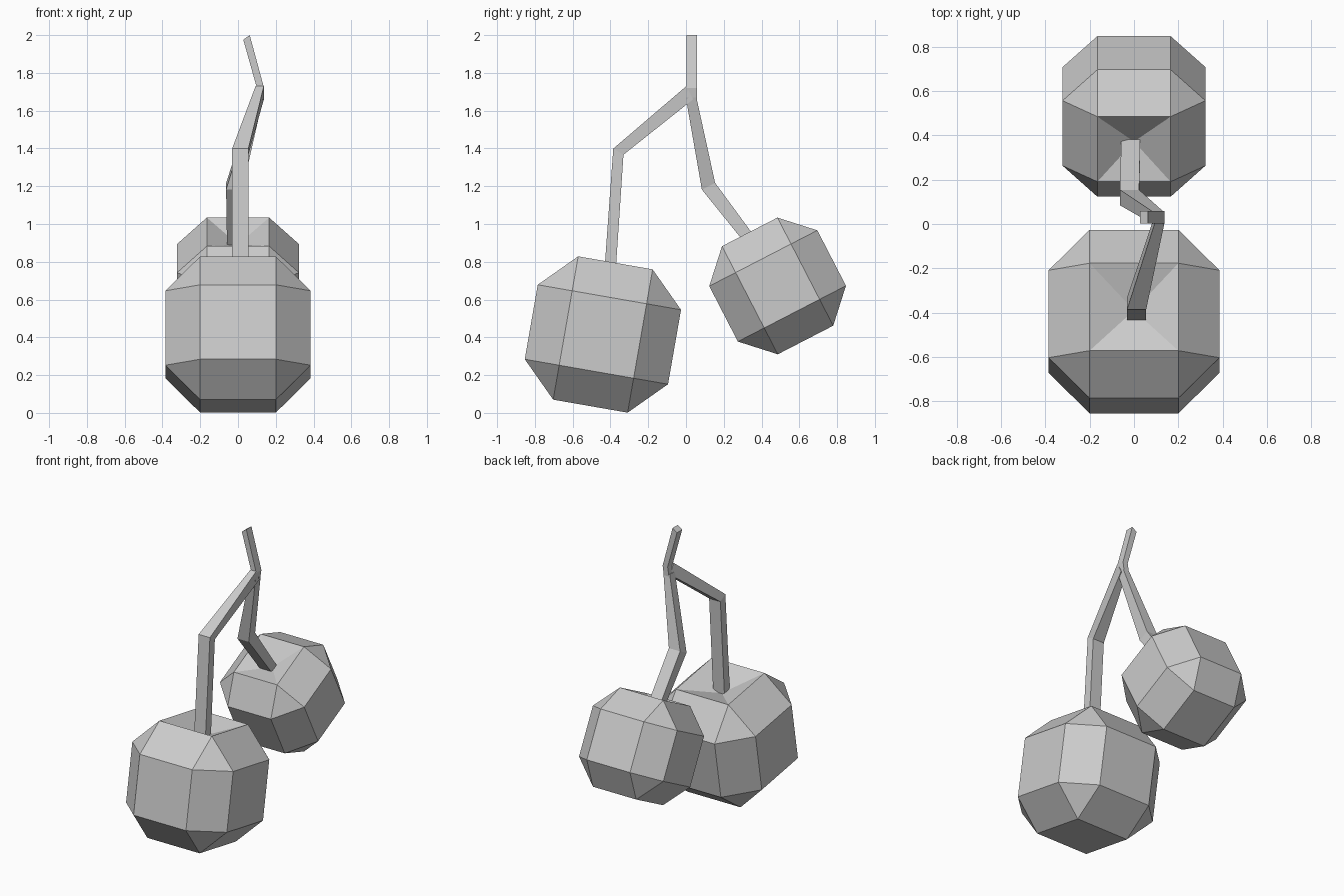
import bpy, bmesh, math
from mathutils import Vector, Matrix

if "Cube" in bpy.data.objects:
    bpy.data.objects.remove(bpy.data.objects["Cube"])


def finish(bm, name):
    bmesh.ops.recalc_face_normals(bm, faces=bm.faces)
    me = bpy.data.meshes.new(name)
    bm.to_mesh(me)
    bm.free()
    ob = bpy.data.objects.new(name, me)
    bpy.context.collection.objects.link(ob)
    return ob


def fruit(name, half, flat, dent, center, tilt):
    # Chamfered cube with a dimple in its top face
    bm = bmesh.new()
    bmesh.ops.create_cube(bm, size=2 * half)
    bmesh.ops.bevel(bm, geom=bm.edges[:], offset=half - flat, offset_type='OFFSET',
                    segments=1, profile=0.5, affect='EDGES')
    top = max(bm.faces, key=lambda f: f.calc_center_median().z)
    hub = bmesh.ops.poke(bm, faces=[top])['verts'][0]
    hub.co.z -= dent
    bm.transform(Matrix.Translation(center) @ Matrix.Rotation(math.radians(tilt), 4, 'X'))
    return finish(bm, name)


def stem(name, sections):
    # Four-sided stalk; each section is centre, half width vector, half depth vector
    bm = bmesh.new()
    rings = []
    for c, a, b in sections:
        c, a, b = Vector(c), Vector(a), Vector(b)
        rings.append([bm.verts.new(c + s * a + t * b)
                      for s, t in ((-1, -1), (1, -1), (1, 1), (-1, 1))])
    for r, q in zip(rings, rings[1:]):
        for i in range(4):
            j = (i + 1) % 4
            bm.faces.new((r[i], r[j], q[j], q[i]))
    bm.faces.new(rings[0])
    bm.faces.new(rings[-1])
    return finish(bm, name)


# Two fruits
fruit("large_fruit", 0.385, 0.2, 0.09, (0, -0.44, 0.415), -9.9)
fruit("small_fruit", 0.322, 0.165, 0.075, (0, 0.485, 0.672), 27.3)

# Shared upper stalk
stem("top_stem", [
    ((0.045, 0.03, 1.988), (0.017, 0, 0.012), (0, 0.028, 0)),
    ((0.119, 0.03, 1.72), (0.019, 0, 0), (0, 0.028, 0)),
    ((0.108, 0.03, 1.65), (0.02, 0, 0), (0, 0.028, 0)),
])

# Branch to the large fruit
stem("front_stem", [
    ((0.115, 0.02, 1.695), (0.022, 0, 0), (0, 0.018, -0.035)),
    ((0.012, -0.358, 1.383), (0.043, 0, 0), (0, 0.027, -0.016)),
    ((0.012, -0.405, 0.71), (0.043, 0, 0), (0, 0.03, 0)),
])

# Branch to the small fruit
stem("back_stem", [
    ((0.11, 0.027, 1.67), (0.024, 0, 0), (0, 0.028, 0)),
    ((-0.02, 0.119, 1.2), (0.043, 0, 0), (0, 0.035, 0.018)),
    ((-0.015, 0.358, 0.89), (0.043, 0, 0), (0, 0.024, 0.018)),
])
